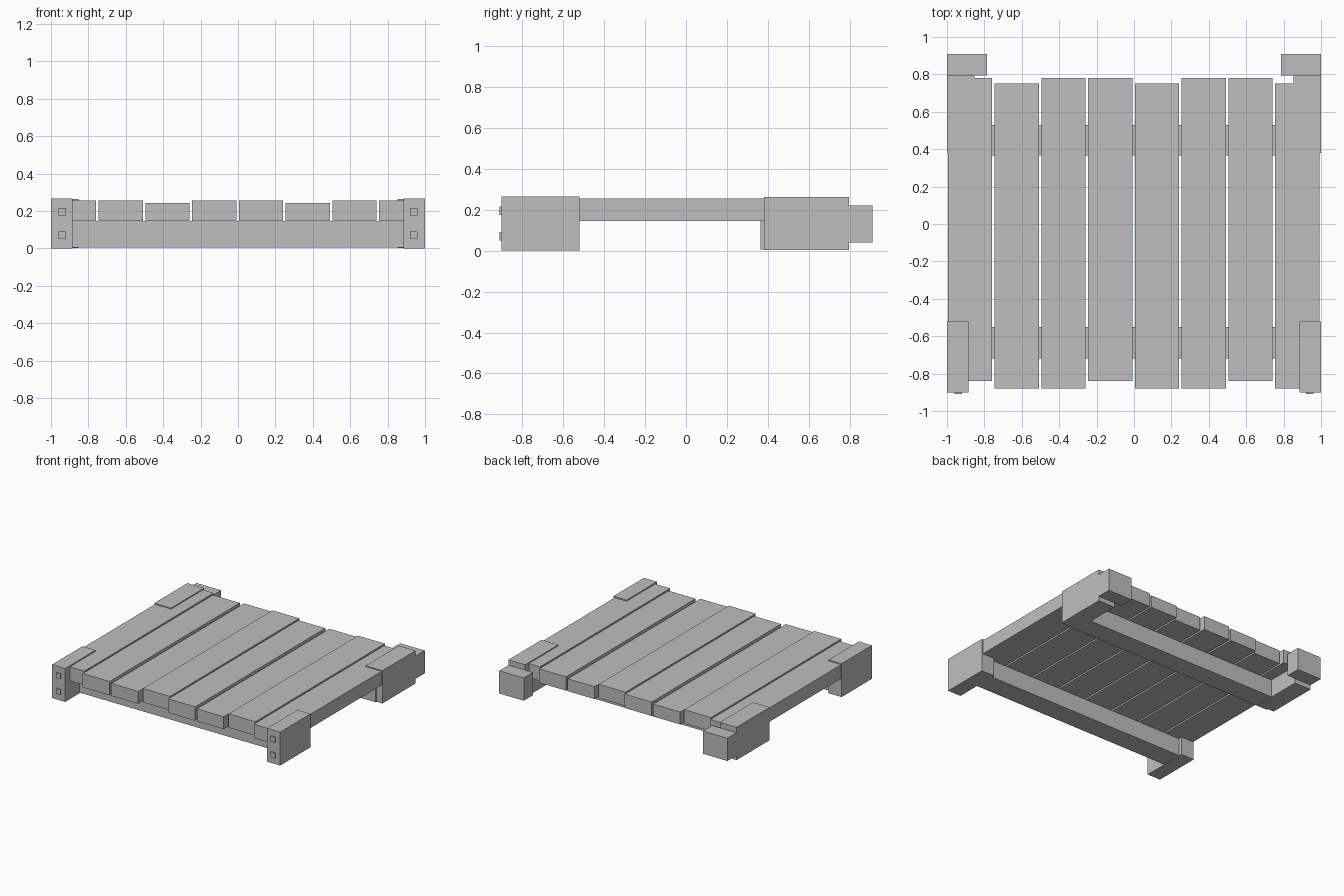
import bpy, bmesh

if "Cube" in bpy.data.objects:
    bpy.data.objects.remove(bpy.data.objects["Cube"])

grey = bpy.data.materials.new("plain_grey")
grey.diffuse_color = (0.52, 0.52, 0.52, 1)
grey.use_nodes = True
grey.node_tree.nodes["Principled BSDF"].inputs["Base Color"].default_value = grey.diffuse_color


def box(name, x, y, z):
    """Axis-aligned box from (min, max) ranges."""
    bm = bmesh.new()
    bmesh.ops.create_cube(bm, size=1)
    for v in bm.verts:
        v.co = [r[0] if c < 0 else r[1] for c, r in zip(v.co, (x, y, z))]
    me = bpy.data.meshes.new(name)
    bm.to_mesh(me)
    bm.free()
    me.materials.append(grey)
    ob = bpy.data.objects.new(name, me)
    bpy.context.collection.objects.link(ob)
    return ob


def pair(name, x, y, z):
    """Box on the right side plus its mirror image on the left."""
    box(name + "_right", x, y, z)
    box(name + "_left", (-x[1], -x[0]), y, z)


# Deck planks: front end, back end, top height
planks = [(-0.84, 0.78, 0.255), (-0.88, 0.75, 0.255), (-0.88, 0.78, 0.243),
          (-0.84, 0.78, 0.255), (-0.88, 0.75, 0.255), (-0.88, 0.78, 0.243),
          (-0.84, 0.78, 0.255), (-0.88, 0.75, 0.255)]
for i, (front, back, top) in enumerate(planks):
    x0 = -0.995 + i * 0.25
    box(f"plank_{i + 1}", (x0, x0 + 0.236), (front, back), (0.145, top))

# Cross beams under the deck
box("front_beam", (-0.95, 0.95), (-0.72, -0.55), (0.005, 0.146))
box("back_beam", (-0.95, 0.95), (0.365, 0.53), (0.005, 0.146))

# Corner blocks
pair("front_corner_block", (0.885, 1.0), (-0.90, -0.52), (0, 0.265))
pair("back_corner_block", (0.853, 1.0), (0.38, 0.795), (0.003, 0.263))
pair("back_end_block", (0.785, 1.0), (0.795, 0.91), (0.04, 0.22))

# Square bolts on the front corner blocks
for label, z in (("lower", 0.07), ("upper", 0.195)):
    pair(f"{label}_bolt", (0.92, 0.96), (-0.91, -0.89), (z - 0.02, z + 0.02))
